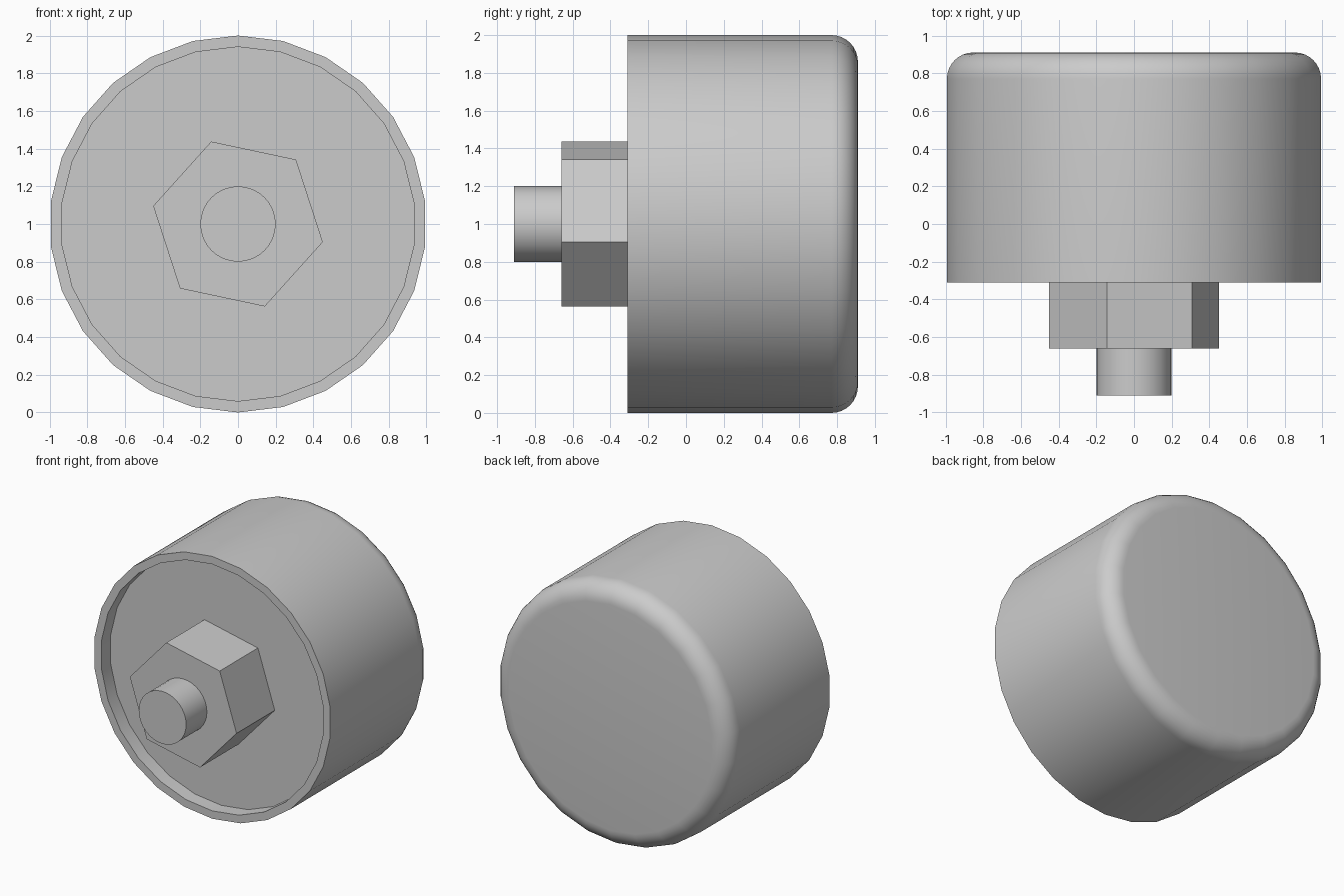
import bpy, bmesh, math

cube = bpy.data.objects.get("Cube")
if cube:
    bpy.data.objects.remove(cube)

# Single plain grey
grey = bpy.data.materials.new("plain_grey")
grey.use_nodes = True
COLOUR = (0.6, 0.6, 0.6, 1)
grey.diffuse_color = COLOUR
grey.node_tree.nodes["Principled BSDF"].inputs["Base Color"].default_value = COLOUR


def lathe(name, profile, sides, start=90, smooth=True):
    """Sweep (radius, y) points around the y axis at z = 1 and cap both ends."""
    bm = bmesh.new()
    rings = []
    for r, y in profile:
        angles = [math.radians(start + 360 * i / sides) for i in range(sides)]
        rings.append([bm.verts.new((r * math.cos(a), y, 1 + r * math.sin(a))) for a in angles])
    for a, b in zip(rings, rings[1:]):
        for i in range(sides):
            j = (i + 1) % sides
            bm.faces.new((a[i], a[j], b[j], b[i]))
    bm.faces.new(rings[0])
    bm.faces.new(rings[-1])
    bmesh.ops.recalc_face_normals(bm, faces=bm.faces)
    mesh = bpy.data.meshes.new(name)
    bm.to_mesh(mesh)
    bm.free()
    mesh.materials.append(grey)
    obj = bpy.data.objects.new(name, mesh)
    bpy.context.collection.objects.link(obj)
    if smooth:
        bpy.ops.object.select_all(action="DESELECT")
        obj.select_set(True)
        bpy.context.view_layer.objects.active = obj
        bpy.ops.object.shade_smooth_by_angle(angle=math.radians(30))
    return obj


FRONT, BACK, FLOOR = -0.31, 0.91, -0.2
FILLET, STEPS = 0.14, 8

# Cap body: recessed floor, thin rim, straight wall, rounded back edge
fillet = []
for k in range(STEPS + 1):
    t = math.pi / 2 * k / STEPS
    fillet.append((1 - FILLET + FILLET * math.cos(t), BACK - FILLET + FILLET * math.sin(t)))
lathe("cap_body", [(0.94, FLOOR), (0.94, FRONT), (1, FRONT)] + fillet, 26)

# Hexagonal nut, slightly turned, seated on the recessed floor
lathe("hex_nut", [(0.46, -0.66), (0.46, FLOOR)], 6, start=48, smooth=False)

# Round stud projecting from the nut
lathe("stud", [(0.2, -0.91), (0.2, -0.66)], 32)
